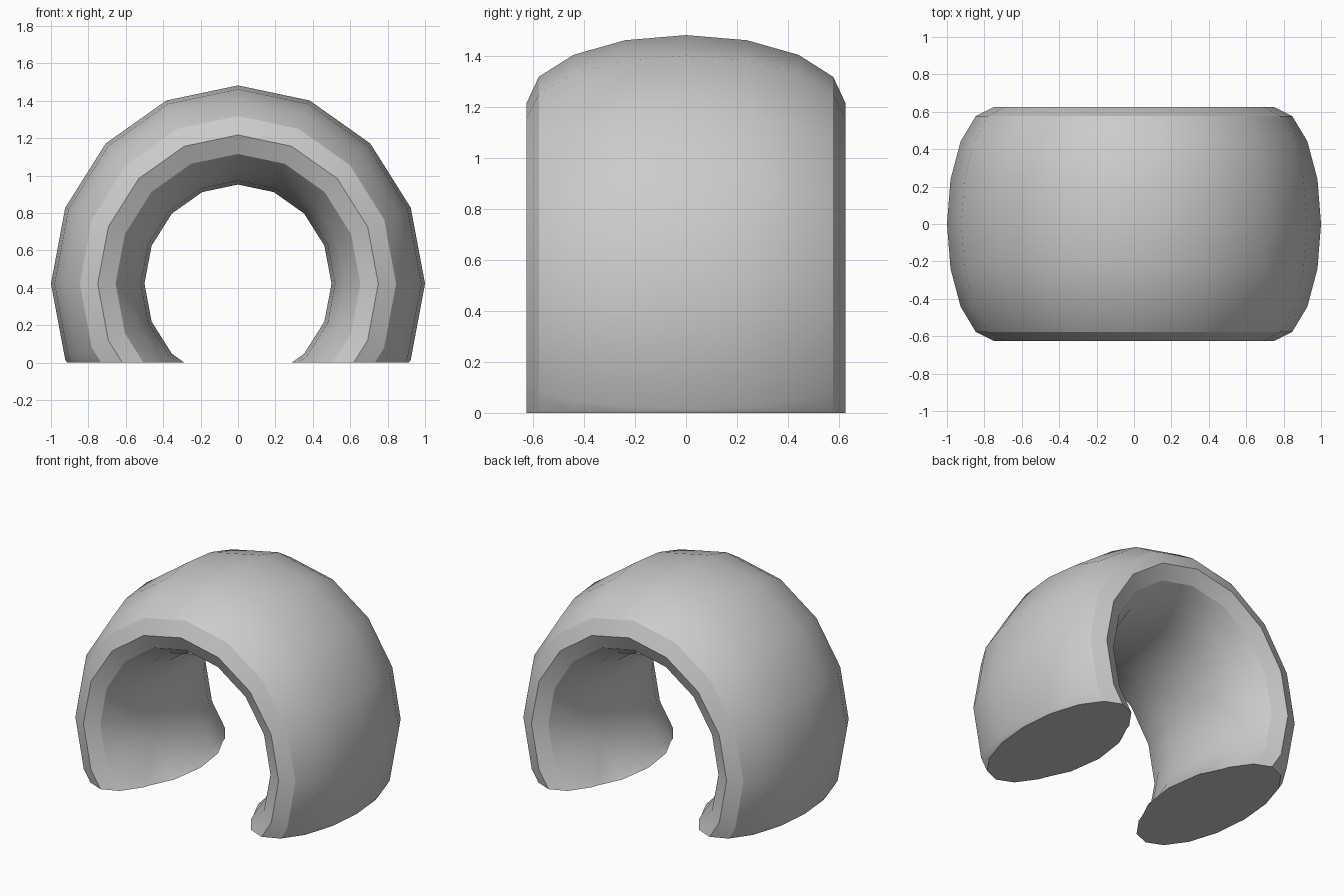
import bpy
import bmesh
from math import radians
from mathutils import Matrix

cube = bpy.data.objects.get("Cube")
if cube:
    bpy.data.objects.remove(cube, do_unlink=True)

CENTRE_Z = 0.422
RING_RADIUS = 0.75
TUBE_RADIUS = 0.25
WIDTH_STRETCH = 2.5
HEIGHT_STRETCH = 1.06

grey = bpy.data.materials.new("light_grey")
grey.use_nodes = True
colour = (0.6, 0.6, 0.6, 1)
grey.diffuse_color = colour
grey.node_tree.nodes["Principled BSDF"].inputs["Base Color"].default_value = colour

# Ring with its axis front to back, stretched wide
bpy.ops.mesh.primitive_torus_add(
    major_segments=16, minor_segments=16,
    major_radius=RING_RADIUS, minor_radius=TUBE_RADIUS)
arch = bpy.context.object
arch.name = arch.data.name = "arch_band"
arch.data.materials.append(grey)
arch.data.transform(
    Matrix.Translation((0, 0, CENTRE_Z))
    @ Matrix.Diagonal((1, WIDTH_STRETCH, HEIGHT_STRETCH, 1))
    @ Matrix.Rotation(radians(90), 4, "X"))

# Open the ring at the ground and cap both feet
bm = bmesh.new()
bm.from_mesh(arch.data)
cut = bmesh.ops.bisect_plane(
    bm, geom=bm.verts[:] + bm.edges[:] + bm.faces[:],
    plane_co=(0, 0, 0), plane_no=(0, 0, 1), clear_inner=True)
rim = [e for e in cut["geom_cut"] if isinstance(e, bmesh.types.BMEdge)]
bmesh.ops.holes_fill(bm, edges=rim, sides=0)
bmesh.ops.recalc_face_normals(bm, faces=bm.faces[:])
bm.to_mesh(arch.data)
bm.free()

# Smooth curve with crisp side rims
bpy.ops.object.shade_smooth_by_angle(angle=radians(30))
